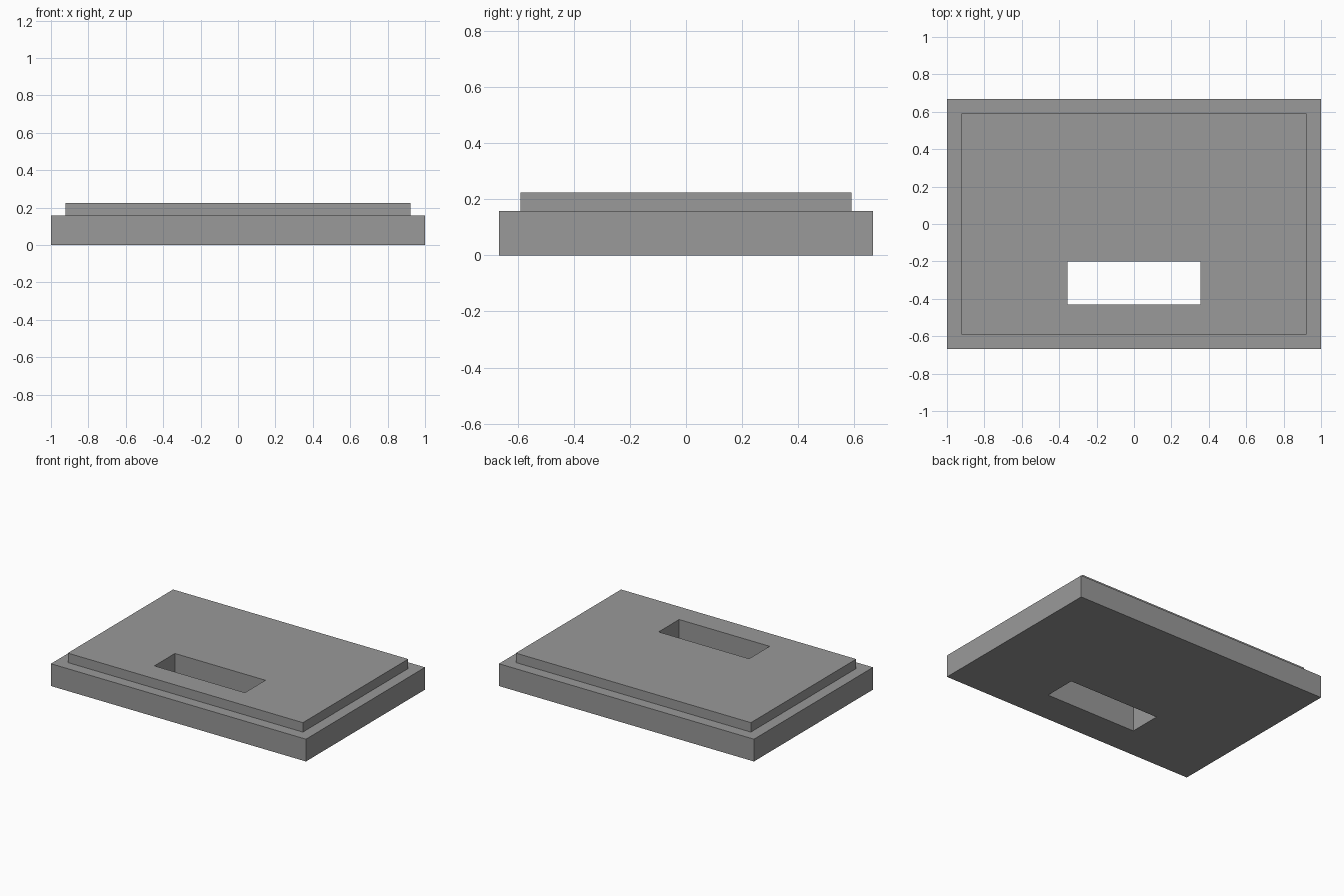
import bpy, bmesh

if "Cube" in bpy.data.objects:
    bpy.data.objects.remove(bpy.data.objects["Cube"])

grey = bpy.data.materials.new("grey plastic")
grey.diffuse_color = (0.32, 0.32, 0.32, 1)
grey.use_nodes = True
grey.node_tree.nodes["Principled BSDF"].inputs["Base Color"].default_value = grey.diffuse_color


def rectangle(bm, half_x, y0, y1, z):
    """Four corner vertices of a level rectangle."""
    return [bm.verts.new((x, y, z)) for x, y in
            ((-half_x, y0), (half_x, y0), (half_x, y1), (-half_x, y1))]


bm = bmesh.new()
OUTER = (1.0, -0.667, 0.667)
RAISED = (0.922, -0.59, 0.59)
SLOT = (0.355, -0.43, -0.20)

# Rings run up the rim, over the step, across the top and down the slot
rings = [rectangle(bm, *shape, z) for shape, z in (
    (OUTER, 0.0), (OUTER, 0.158),
    (RAISED, 0.158), (RAISED, 0.225),
    (SLOT, 0.225), (SLOT, 0.0))]

# Join each ring to the next; the last joins the first as the underside
for i, a in enumerate(rings):
    b = rings[(i + 1) % len(rings)]
    for k in range(4):
        n = (k + 1) % 4
        bm.faces.new((a[k], a[n], b[n], b[k]))
bmesh.ops.recalc_face_normals(bm, faces=bm.faces)

mesh = bpy.data.meshes.new("stepped_lid")
bm.to_mesh(mesh)
bm.free()
mesh.materials.append(grey)
lid = bpy.data.objects.new("stepped_lid", mesh)
bpy.context.collection.objects.link(lid)
